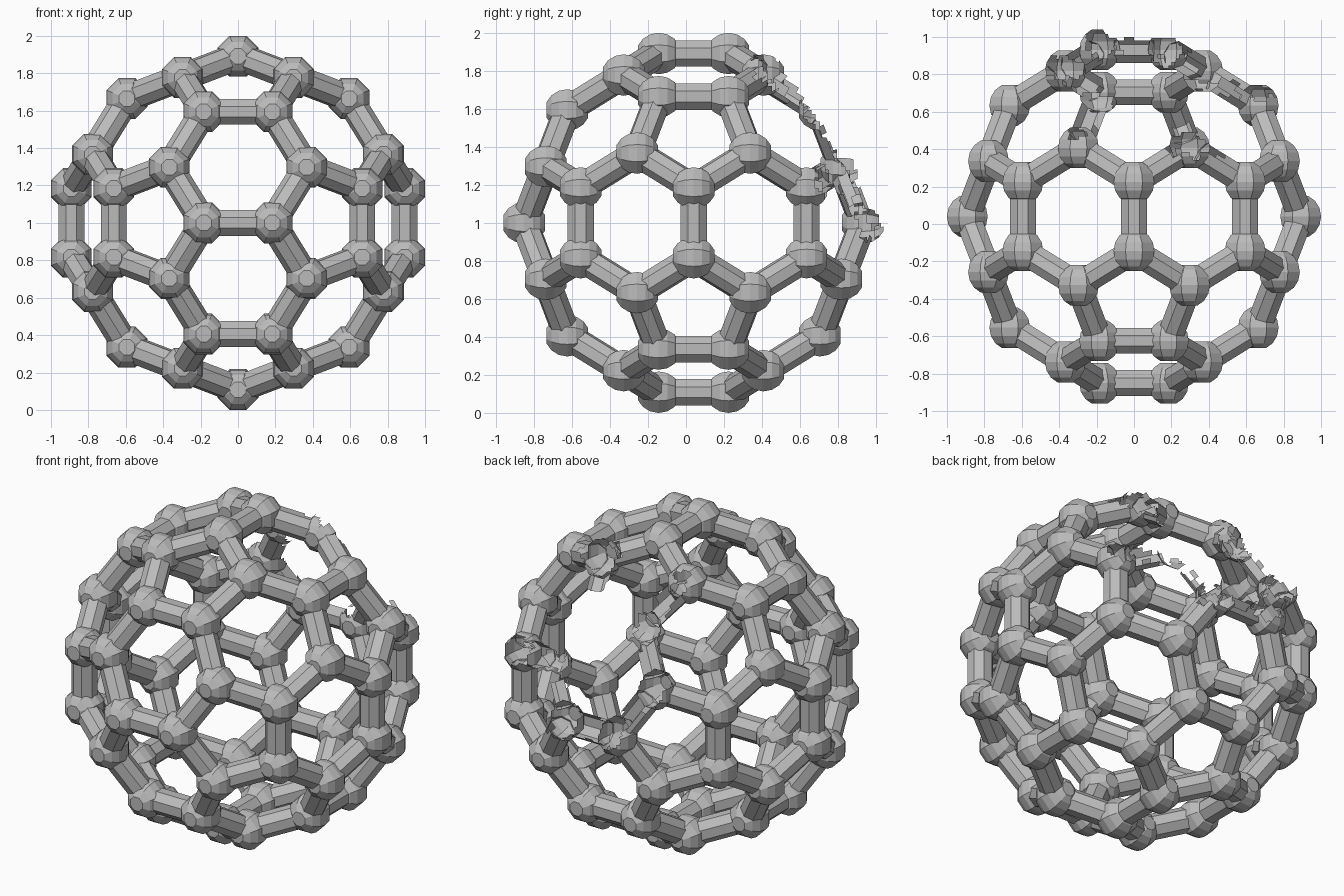
import bpy, bmesh, math
from mathutils import Vector, Matrix, noise

cube = bpy.data.objects.get("Cube")
if cube:
    bpy.data.objects.remove(cube)

PHI = (1 + math.sqrt(5)) / 2
HALF_EDGE = 0.1836
BALL_R = 0.118
STRUT_R = 0.075
CENTRE = Vector((0, 0.04, 1))
# The broken region lies beyond a ragged plane at the upper back
BREAK_DIR = Vector((0.15, 0.82, 0.52)).normalized()
BREAK_DIST = 0.77

grey = bpy.data.materials.new("stone grey")
grey.use_nodes = True
colour = (0.5, 0.5, 0.5, 1)
grey.diffuse_color = colour
grey.node_tree.nodes["Principled BSDF"].inputs["Base Color"].default_value = colour


def cage_points():
    """Corners of a truncated icosahedron: cyclic shifts with all signs."""
    points = []
    for base in ((0, 1, 3 * PHI), (1, 2 + PHI, 2 * PHI), (PHI, 2, 2 * PHI + 1)):
        for shift in range(3):
            a, b, c = base[shift:] + base[:shift]
            for sx in ((1, -1) if a else (1,)):
                for sy in ((1, -1) if b else (1,)):
                    for sz in ((1, -1) if c else (1,)):
                        points.append(Vector((a * sx, b * sy, c * sz)) * HALF_EDGE)
    return points


def break_away(bm):
    """Refine the faces near the break, then tear off all beyond it."""
    for limit in (0.6, 0.66):
        near = [f for f in bm.faces
                if max(v.co.dot(BREAK_DIR) for v in f.verts) > limit]
        edges = {e for f in near for e in f.edges if e.calc_length() > 0.03}
        bmesh.ops.subdivide_edges(bm, edges=list(edges), cuts=1, use_grid_fill=True)
    torn = []
    for f in bm.faces:
        p = f.calc_center_median()
        if p.dot(BREAK_DIR) + 0.06 * noise.noise(p * 14) > BREAK_DIST:
            torn.append(f)
    bmesh.ops.delete(bm, geom=torn, context='FACES')


def finish(bm, name):
    break_away(bm)
    mesh = bpy.data.meshes.new(name)
    bm.to_mesh(mesh)
    bm.free()
    mesh.materials.append(grey)
    obj = bpy.data.objects.new(name, mesh)
    obj.location = CENTRE
    bpy.context.collection.objects.link(obj)


points = cage_points()

# Ball joints: faceted spheres with flattened ends facing front and back
balls = bmesh.new()
turn = Matrix.Rotation(math.pi / 2, 4, 'X') @ Matrix.Rotation(math.pi / 8, 4, 'Z')
cap = BALL_R * math.cos(math.pi / 8)
for p in points:
    made = bmesh.ops.create_uvsphere(balls, u_segments=8, v_segments=8,
                                     radius=BALL_R, matrix=turn)
    for v in made["verts"]:
        v.co.y = max(-cap, min(cap, v.co.y))
        v.co += p
finish(balls, "ball_joints")

# Struts: open eight-sided tubes between neighbouring joints
struts = bmesh.new()
for i, p in enumerate(points):
    for q in points[i + 1:]:
        span = q - p
        if span.length > HALF_EDGE * 2.1:
            continue
        place = (Matrix.Translation((p + q) / 2)
                 @ span.to_track_quat('Z', 'Y').to_matrix().to_4x4()
                 @ Matrix.Rotation(math.pi / 8, 4, 'Z'))
        bmesh.ops.create_cone(struts, cap_ends=False, segments=8,
                              radius1=STRUT_R, radius2=STRUT_R,
                              depth=span.length - BALL_R * 1.3, matrix=place)
finish(struts, "struts")
